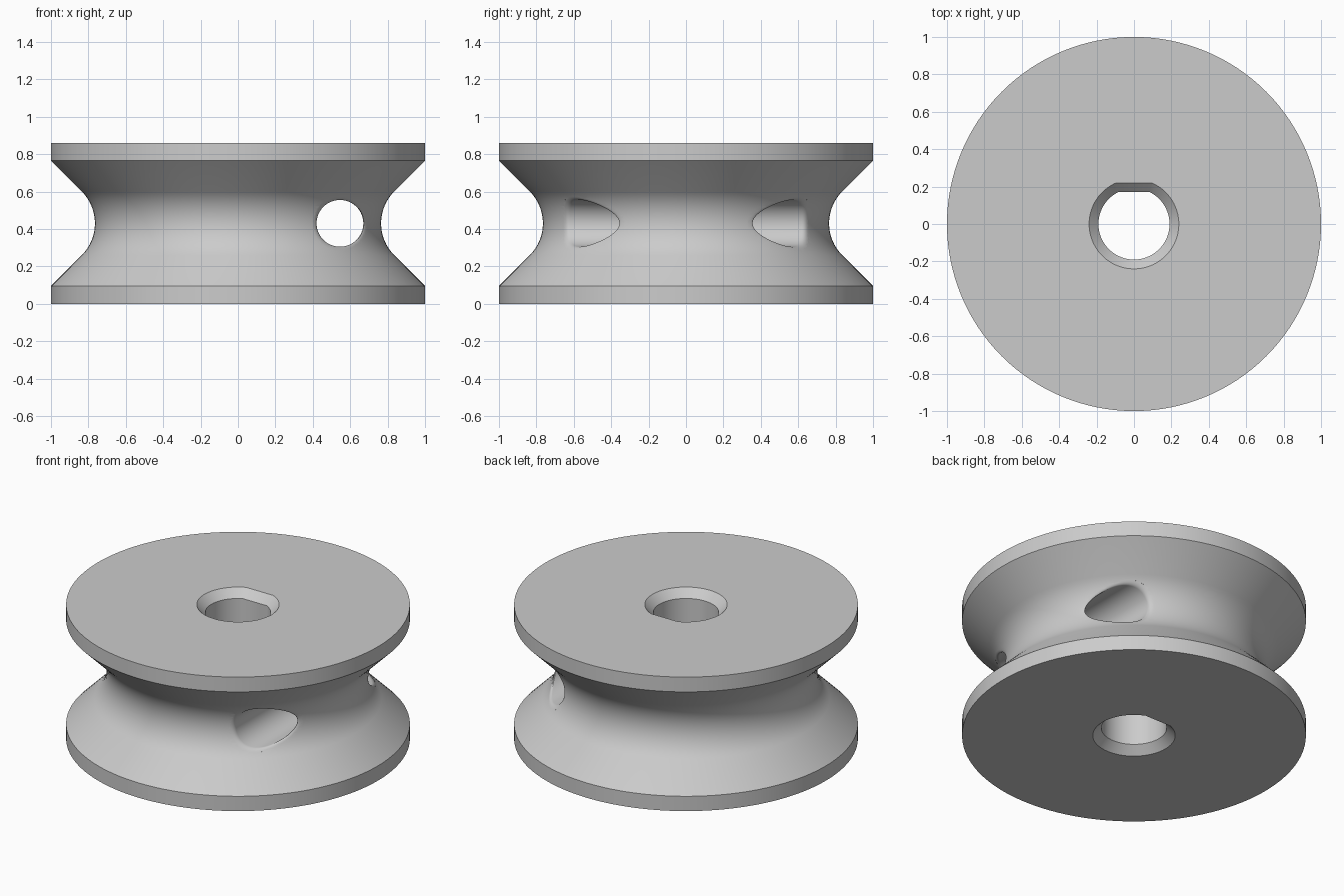
import bpy, bmesh
from math import sin, cos, pi, sqrt, asin, radians

cube = bpy.data.objects.get("Cube")
if cube:
    bpy.data.objects.remove(cube, do_unlink=True)

HEIGHT, RIM, WAIST, BEND = 0.86, 0.095, 0.765, 0.2415
MID = HEIGHT / 2
CENTRE = WAIST + BEND          # radius at which the groove arc is centred

grey = bpy.data.materials.new("light grey")
grey.use_nodes = True
colour = (0.6, 0.6, 0.6, 1)
grey.diffuse_color = colour
grey.node_tree.nodes["Principled BSDF"].inputs["Base Color"].default_value = colour


def loft(name, rings):
    """Closed solid skinned through equally long rings of points."""
    bm = bmesh.new()
    loops = [[bm.verts.new(p) for p in ring] for ring in rings]
    n = len(loops[0])
    for a, b in zip(loops, loops[1:]):
        for i in range(n):
            j = (i + 1) % n
            bm.faces.new((a[i], a[j], b[j], b[i]))
    bm.faces.new(loops[0][::-1])
    bm.faces.new(loops[-1])
    bmesh.ops.recalc_face_normals(bm, faces=bm.faces)
    mesh = bpy.data.meshes.new(name)
    bm.to_mesh(mesh)
    bm.free()
    mesh.materials.append(grey)
    obj = bpy.data.objects.new(name, mesh)
    bpy.context.collection.objects.link(obj)
    return obj


def circle(r, z, n=128):
    return [(r * cos(2 * pi * i / n), r * sin(2 * pi * i / n), z) for i in range(n)]


def groove_radius(z):
    return CENTRE - sqrt(BEND ** 2 - (z - MID) ** 2)


# Wheel: two rims joined by 45 degree flanks and a round groove
profile = [(1, 0), (1, RIM)]
for i in range(17):
    a = radians(-45 + 90 * i / 16)
    profile.append((CENTRE - BEND * cos(a), MID + BEND * sin(a)))
profile += [(1, HEIGHT - RIM), (1, HEIGHT)]
wheel = loft("grooved_wheel", [circle(r, z) for r, z in profile])


# Bore: D-shaped shaft hole, chamfered at both ends
def d_ring(r, flat, z, n=64):
    start = pi - asin(flat / r)
    sweep = pi + 2 * asin(flat / r)
    return [(r * cos(start + sweep * i / n), r * sin(start + sweep * i / n), z)
            for i in range(n + 1)]


C = 0.05
bore = loft("bore_cutter", [
    d_ring(0.19 + 2 * C, 0.17 + 2 * C, -C), d_ring(0.19, 0.17, C),
    d_ring(0.19, 0.17, HEIGHT - C), d_ring(0.19 + 2 * C, 0.17 + 2 * C, HEIGHT + C)])

# Cord hole: runs front to back, with softly rounded mouths
HOLE_X, HOLE_R, SOFT = 0.545, 0.125, 0.02


def hole_ring(side, t=None, n=64):
    ring = []
    for i in range(n):
        ca, sa = cos(2 * pi * i / n), sin(2 * pi * i / n)

        def surface(r):
            x, z = HOLE_X + r * ca, MID + r * sa
            return sqrt(groove_radius(z) ** 2 - x * x)

        if t is None:
            r, y = HOLE_R + SOFT, 1.2
        else:
            r = HOLE_R + SOFT * t * t
            edge = surface(HOLE_R)
            y = ((1 - t) ** 2 * (edge - SOFT) + 2 * t * (1 - t) * edge
                 + t * t * surface(HOLE_R + SOFT))
        ring.append((HOLE_X + r * ca, side * y, MID + r * sa))
    return ring


steps = [k / 5 for k in range(6)]
cord = loft("cord_hole_cutter",
            [hole_ring(-1)] + [hole_ring(-1, t) for t in reversed(steps)]
            + [hole_ring(1, t) for t in steps] + [hole_ring(1)])

# Cut both holes, then smooth while keeping the rims crisp
bpy.ops.object.select_all(action="DESELECT")
wheel.select_set(True)
bpy.context.view_layer.objects.active = wheel
for cutter in (bore, cord):
    cutter.hide_render = True
    mod = wheel.modifiers.new(cutter.name, "BOOLEAN")
    mod.object = cutter
    mod.operation = "DIFFERENCE"
    mod.solver = "EXACT"
    bpy.ops.object.modifier_apply(modifier=mod.name)
    bpy.data.objects.remove(cutter, do_unlink=True)
bpy.ops.object.shade_smooth_by_angle(angle=radians(30))
